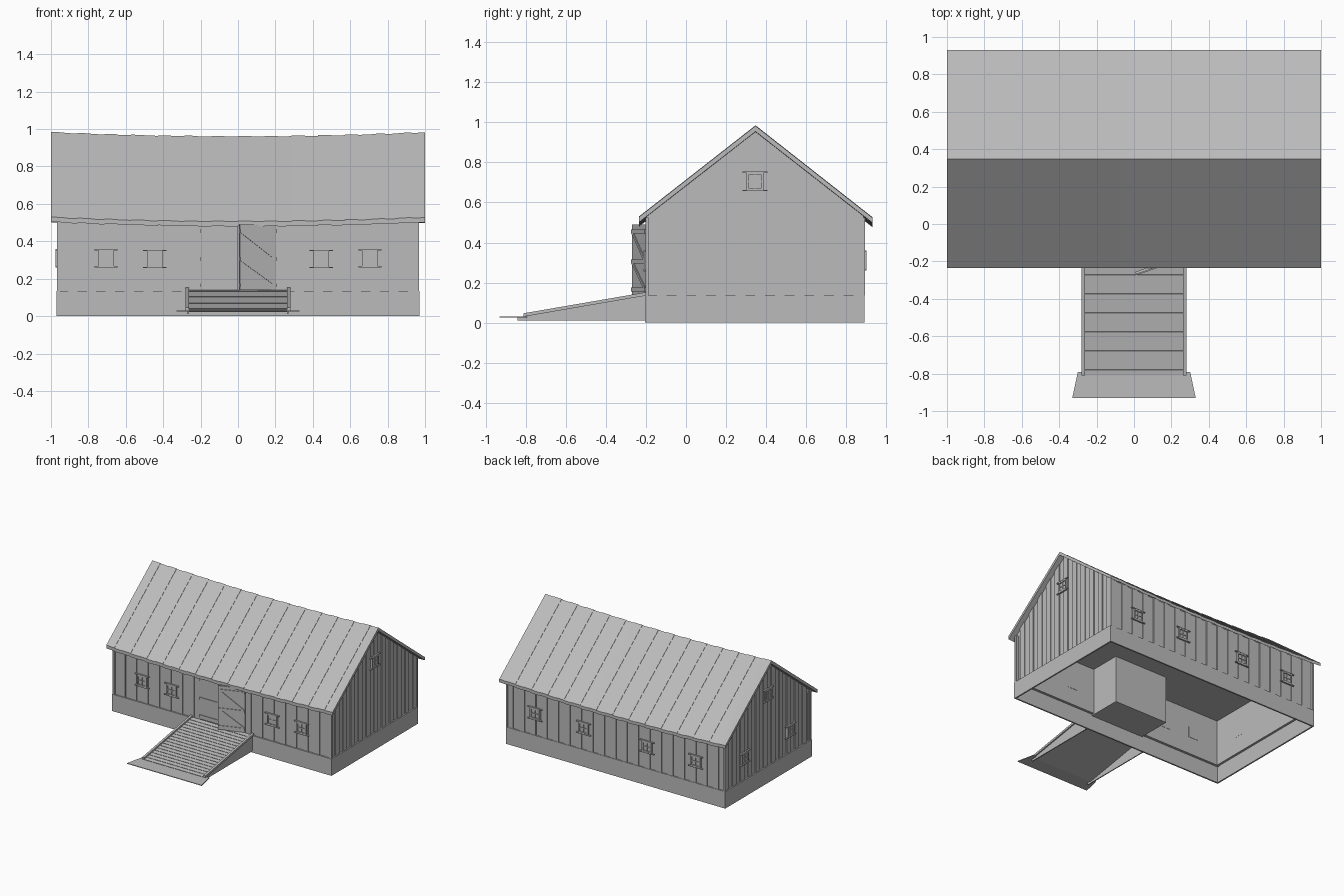
import bpy, bmesh, math
from mathutils import Vector, Matrix

cube = bpy.data.objects.get("Cube")
if cube:
    bpy.data.objects.remove(cube, do_unlink=True)

grey = bpy.data.materials.new("weathered_grey")
grey.use_nodes = True
colour = (0.5, 0.5, 0.5, 1)
grey.diffuse_color = colour
grey.node_tree.nodes["Principled BSDF"].inputs["Base Color"].default_value = colour

# Main dimensions
HX, Y0, Y1 = 0.96, -0.195, 0.885
BASE, CEIL = 0.135, 0.5
RIDGE_Y, RIDGE_Z, PITCH, THICK = 0.347, 0.985, 0.785, 0.028


def sag(x):
    return 0.022 * (1 - x * x)


def under_roof(x, y):
    return RIDGE_Z - THICK - PITCH * abs(y - RIDGE_Y) - sag(x)


def finish(bm, name):
    bmesh.ops.recalc_face_normals(bm, faces=bm.faces)
    mesh = bpy.data.meshes.new(name)
    bm.to_mesh(mesh)
    bm.free()
    mesh.materials.append(grey)
    obj = bpy.data.objects.new(name, mesh)
    bpy.context.collection.objects.link(obj)
    return obj


def box(bm, x0, x1, y0, y1, z0, z1, matrix=Matrix()):
    size = Matrix.Diagonal((x1 - x0, y1 - y0, z1 - z0, 1))
    place = Matrix.Translation(((x0 + x1) / 2, (y0 + y1) / 2, (z0 + z1) / 2))
    bmesh.ops.create_cube(bm, size=1, matrix=matrix @ place @ size)


def prism(bm, start, end):
    """Join two matching outlines into a closed solid."""
    a = [bm.verts.new(p) for p in start]
    b = [bm.verts.new(p) for p in end]
    bm.faces.new(a)
    bm.faces.new(b[::-1])
    for i in range(len(a)):
        j = (i + 1) % len(a)
        bm.faces.new((a[i], b[i], b[j], a[j]))


def bar(bm, p, q, width, depth):
    """Straight slat lying in the xz plane."""
    p, q = Vector(p), Vector(q)
    d = q - p
    turn = Matrix.Translation((p + q) / 2) @ Matrix.Rotation(-math.atan2(d.z, d.x), 4, 'Y')
    h = d.length / 2
    box(bm, -h, h, -depth / 2, depth / 2, -width / 2, width / 2, turn)


# Foundation: a thin ring open below
bm = bmesh.new()
for s in (-1, 1):
    box(bm, min(s * 0.97, s * 0.958), max(s * 0.97, s * 0.958), -0.205, 0.89, 0, BASE)
for y in (-0.205, 0.878):
    box(bm, -0.97, 0.97, y, y + 0.012, 0, BASE)
finish(bm, "foundation")

# Wall backing, gables and flat ceiling
bm = bmesh.new()
T = 0.025
box(bm, -HX, HX, Y1 - T, Y1 - 0.01, BASE - 0.005, 0.515)
for s in (-1, 1):
    box(bm, min(s * 0.2, s * HX), max(s * 0.2, s * HX), Y0 + 0.005, Y0 + T, BASE - 0.005, 0.515)
    outline = [(Y0 + 0.01, BASE - 0.005), (Y1 - 0.01, BASE - 0.005),
               (Y1 - 0.01, under_roof(1, Y1)), (RIDGE_Y, under_roof(1, RIDGE_Y)),
               (Y0 + 0.01, under_roof(1, Y0))]
    prism(bm, [(s * (HX - T), y, z) for y, z in outline],
          [(s * (HX - 0.007), y, z) for y, z in outline])
box(bm, -0.2, 0.2, Y0, Y0 + T, 0.485, 0.515)
box(bm, -HX + T, HX - T, Y0 + T, Y1 - T, CEIL, CEIL + 0.01)
finish(bm, "wall_shell")

# Vertical siding, alternate boards set proud
bm = bmesh.new()
N = 38
W = 2 * HX / N
for i in range(N):
    x0 = -HX + i * W
    xm = x0 + W / 2
    proud = 0.007 * (i % 2)
    box(bm, x0, x0 + W, Y1 - 0.012, Y1 - 0.005 + proud, BASE, under_roof(xm, Y1))
    low = 0.49 if abs(xm) < 0.2 else BASE
    box(bm, x0, x0 + W, Y0 + 0.005 - proud, Y0 + 0.012, low, under_roof(xm, Y0))
N = 22
W = (Y1 - Y0) / N
for s in (-1, 1):
    for i in range(N):
        y0, y1 = Y0 + i * W, Y0 + (i + 1) * W
        x = s * (HX - 0.004 + 0.007 * (i % 2))
        quad = [(y0, BASE), (y1, BASE), (y1, under_roof(1, y1)), (y0, under_roof(1, y0))]
        prism(bm, [(s * (HX - 0.01), y, z) for y, z in quad], [(x, y, z) for y, z in quad])
    for y in (Y0, Y1):
        box(bm, s * HX - 0.008, s * HX + 0.008, y - 0.008, y + 0.008, BASE, 0.525)
finish(bm, "siding_boards")

# Sagging roof made of strips that run from ridge to eave
bm = bmesh.new()
N = 28
section = [(-0.235, 0.53), (RIDGE_Y, RIDGE_Z), (0.93, 0.527),
           (0.93, 0.502), (RIDGE_Y, RIDGE_Z - THICK), (-0.235, 0.504)]
for i in range(N):
    xs = (-1 + 2 * i / N, -1 + 2 * (i + 1) / N)
    drop = 0.003 * (i % 2)
    ends = [[(x, y, z - sag(x) - drop) for y, z in section] for x in xs]
    prism(bm, *ends)
finish(bm, "roof")


# Windows: frame, crossbars, sill and lintel, built facing -y
def window(name, x, y, z, angle):
    m = Matrix.Translation((x, y, z)) @ Matrix.Rotation(angle, 4, 'Z')
    bm = bmesh.new()
    r = 0.042
    box(bm, -r, r, -0.004, 0.03, -r, r, m)
    for s in (-1, 1):
        a, b = sorted((s * r, s * (r - 0.01)))
        box(bm, a, b, -0.012, 0, -r, r, m)
        box(bm, -r, r, -0.012, 0, a, b, m)
        a, b = sorted((s * r, s * (r + 0.007)))
        box(bm, -r - 0.02, r + 0.02, -0.013, 0, a, b, m)
    box(bm, -0.003, 0.003, -0.009, 0, -r, r, m)
    box(bm, -r, r, -0.009, 0, -0.003, 0.003, m)
    finish(bm, name)


for s, side in ((-1, "right"), (1, "left")):
    window(f"front_outer_window_{side}", s * 0.705, Y0 - 0.003, 0.31, 0)
    window(f"front_inner_window_{side}", s * 0.445, Y0 - 0.003, 0.305, 0)
    window(f"back_outer_window_{side}", s * 0.71, Y1 + 0.003, 0.31, math.pi)
    window(f"back_inner_window_{side}", s * 0.28, Y1 + 0.003, 0.31, math.pi)
    window(f"loft_window_{side}", s * (HX + 0.004), 0.345, 0.705, s * math.pi / 2)
for y, where in ((0.065, "front"), (0.64, "back")):
    window(f"gable_window_{where}", -HX - 0.004, y, 0.31, -math.pi / 2)

# Entrance recess behind the doors
bm = bmesh.new()
for x in (-0.24, 0.23):
    box(bm, x, x + 0.01, Y0 + 0.01, 0.08, 0.125, CEIL)
box(bm, -0.24, 0.24, 0.07, 0.08, 0.125, CEIL)
box(bm, -0.24, 0.24, Y0, 0.08, 0.12, 0.13)
finish(bm, "entrance_recess")


# Door leaves, hinged at their local origin
def door(name, direction, braced):
    bm = bmesh.new()
    w = 0.203 * direction
    a, b = sorted((0, w))
    box(bm, a, b, 0, 0.014, BASE + 0.005, 0.49)
    for z in (0.165, 0.305, 0.455):
        box(bm, a, b, -0.005, 0, z - 0.01, z + 0.01)
    if braced:
        for top, bottom in ((0.45, 0.315), (0.3, 0.175)):
            bar(bm, (w * 0.95, -0.002, top), (w * 0.05, -0.002, bottom), 0.016, 0.006)
    return finish(bm, name)


open_door = door("open_door", -1, True)
open_door.location = (0.203, Y0 - 0.008, 0)
open_door.rotation_euler.z = 0.33
closed_door = door("closed_door", 1, False)
closed_door.location = (-0.203, Y0 - 0.002, 0)

# Ramp sides and kerb rails
RY0, RZ0, RY1, RZ1 = -0.81, 0.03, -0.2, 0.135
for s, side in ((-1, "right"), (1, "left")):
    bm = bmesh.new()
    cheek = [(-0.84, 0.01), (-0.84, 0.028), (RY0, RZ0), (RY1, RZ1), (RY1, 0.01)]
    prism(bm, [(s * 0.262, y, z) for y, z in cheek], [(s * 0.27, y, z) for y, z in cheek])
    finish(bm, f"ramp_side_{side}")
    bm = bmesh.new()
    rail = [(RY0, RZ0), (RY0, RZ0 + 0.017), (RY1, RZ1 + 0.017), (RY1, RZ1)]
    prism(bm, [(s * 0.262, y, z) for y, z in rail], [(s * 0.28, y, z) for y, z in rail])
    finish(bm, f"ramp_rail_{side}")

# Ramp planks with narrow gaps
bm = bmesh.new()
N = 18
slope = Matrix.Translation((0, RY0, RZ0)) @ Matrix.Rotation(
    math.atan2(RZ1 - RZ0, RY1 - RY0), 4, 'X')
pitch = math.hypot(RY1 - RY0, RZ1 - RZ0) / N
for i in range(N):
    box(bm, -0.262, 0.262, i * pitch, (i + 0.9) * pitch, -0.006, 0.004, slope)
box(bm, -0.262, 0.262, 0, N * pitch, -0.008, -0.003, slope)
finish(bm, "ramp_planks")

# Flared apron at the foot of the ramp
bm = bmesh.new()
flare = [(-0.3, -0.79), (-0.33, -0.93), (0.33, -0.93), (0.3, -0.79)]
prism(bm, [(x, y, 0.026) for x, y in flare], [(x, y, 0.031) for x, y in flare])
finish(bm, "ramp_apron")
